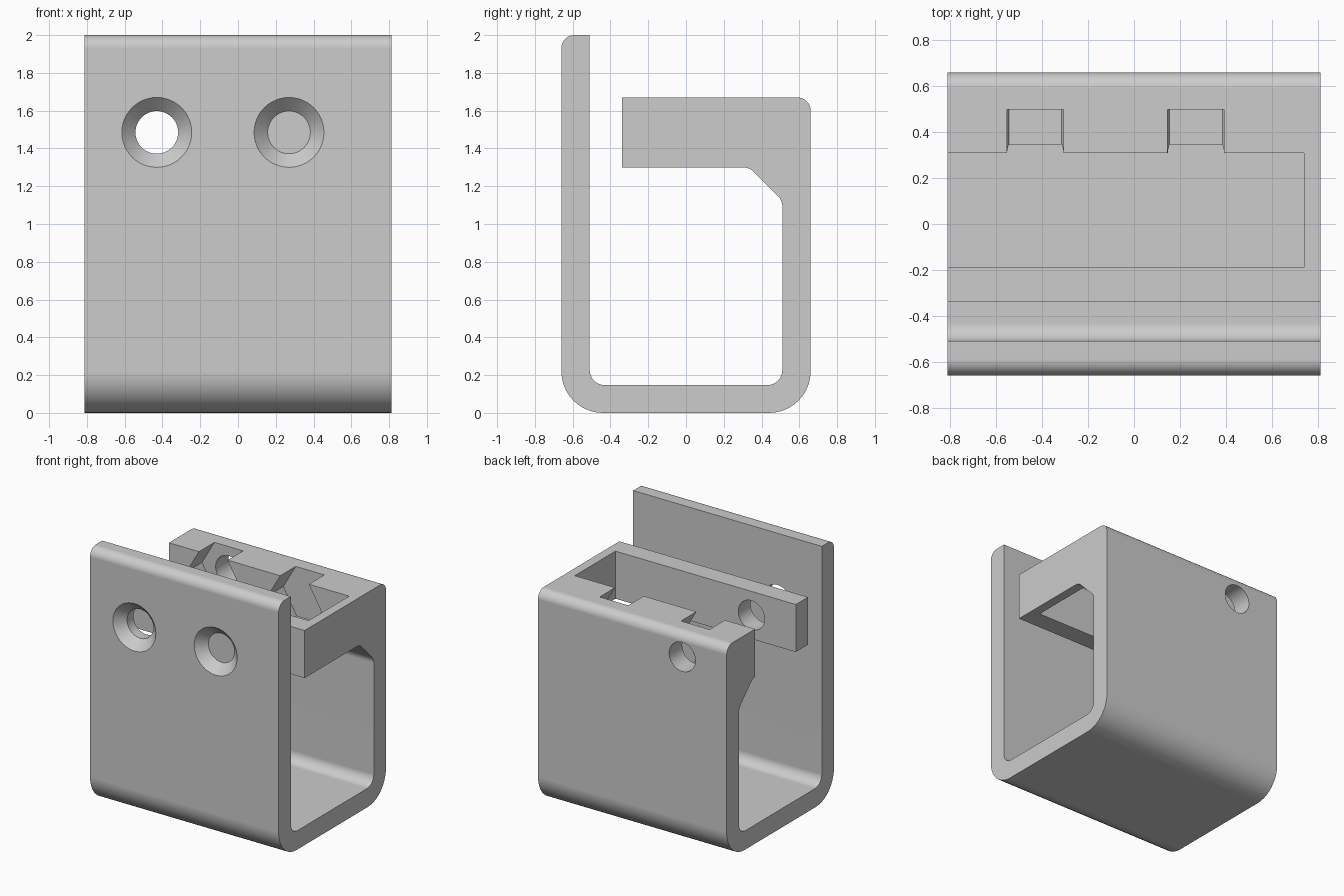
import bpy, bmesh, math
from mathutils import Vector, Matrix

cube = bpy.data.objects.get("Cube")
if cube:
    bpy.data.objects.remove(cube, do_unlink=True)

HALF_WIDTH = 0.812
HOLE_X = (-0.43, 0.27)
HOLE_Z = 1.485

grey = bpy.data.materials.new("plain grey")
grey.use_nodes = True
grey.diffuse_color = (0.604, 0.604, 0.604, 1)
grey.node_tree.nodes["Principled BSDF"].inputs["Base Color"].default_value = grey.diffuse_color


def add_object(name, bm):
    bmesh.ops.recalc_face_normals(bm, faces=bm.faces)
    mesh = bpy.data.meshes.new(name)
    bm.to_mesh(mesh)
    bm.free()
    obj = bpy.data.objects.new(name, mesh)
    bpy.context.collection.objects.link(obj)
    return obj


def rounded(corners, steps=10):
    """Replace each (y, z, radius) corner by a tangent arc."""
    out = []
    for i, (y, z, r) in enumerate(corners):
        p = Vector((y, z))
        if r == 0:
            out.append(p)
            continue
        a = (Vector(corners[i - 1][:2]) - p).normalized()
        b = (Vector(corners[(i + 1) % len(corners)][:2]) - p).normalized()
        half = a.angle(b) / 2
        centre = p + (a + b).normalized() * (r / math.sin(half))
        start = p + a * (r / math.tan(half)) - centre
        end = p + b * (r / math.tan(half)) - centre
        sweep = math.pi - 2 * half
        for k in range(steps + 1):
            t = sweep * k / steps
            out.append(centre + (start * math.sin(sweep - t) + end * math.sin(t))
                       / math.sin(sweep))
    return out


def cylinder(name, x, y0, y1, r0, r1, sides):
    """Cutter along y, with a corner pointing sideways."""
    bm = bmesh.new()
    bmesh.ops.create_cone(bm, cap_ends=True, segments=sides, radius1=r0, radius2=r1,
                          depth=y1 - y0)
    turn = Matrix.Rotation(-math.pi / 2, 4, 'X') @ Matrix.Rotation(math.pi / 2, 4, 'Z')
    bm.transform(Matrix.Translation((x, (y0 + y1) / 2, HOLE_Z)) @ turn)
    return add_object(name, bm)


def cut(target, cutter):
    cutter.hide_render = True
    mod = target.modifiers.new("cut", 'BOOLEAN')
    mod.operation = 'DIFFERENCE'
    mod.solver = 'EXACT'
    mod.object = cutter
    bpy.context.view_layer.objects.active = target
    bpy.ops.object.modifier_apply(modifier=mod.name)
    bpy.data.objects.remove(cutter, do_unlink=True)


# Hooked clip body: one rounded side profile extruded across the width
profile = rounded([
    (-0.66, 0, 0.22), (0.66, 0, 0.22), (0.66, 1.67, 0.07),
    (-0.34, 1.67, 0), (-0.34, 1.30, 0), (0.335, 1.30, 0.08),
    (0.51, 1.125, 0.08), (0.51, 0.147, 0.08), (-0.51, 0.147, 0.08),
    (-0.51, 2.0, 0), (-0.66, 2.0, 0.07)])
bm = bmesh.new()
side = bm.faces.new([bm.verts.new((-HALF_WIDTH, p.x, p.y)) for p in profile])
grown = bmesh.ops.extrude_face_region(bm, geom=[side])["geom"]
bmesh.ops.translate(bm, vec=(2 * HALF_WIDTH, 0, 0),
                    verts=[g for g in grown if isinstance(g, bmesh.types.BMVert)])
# The starting face stays behind as the left-hand cap when absent
bmesh.ops.holes_fill(bm, edges=[e for e in bm.edges if e.is_boundary], sides=0)
body = add_object("clip_body", bm)
body.data.materials.append(grey)

# Slot through the upper block, open at one end
bm = bmesh.new()
bmesh.ops.create_cube(bm, size=1, matrix=Matrix.Translation((-0.13, 0.06, 1.5))
                      @ Matrix.Diagonal((1.74, 0.50, 0.6, 1)))
cut(body, add_object("slot_cutter", bm))

# Screw holes with countersinks in front and hexagonal nut pockets at the back
for x in HOLE_X:
    cut(body, cylinder("nut_cutter", x, 0.25, 0.50, 0.23, 0.23, 6))
    cut(body, cylinder("hole_cutter", x, -0.9, 0.9, 0.113, 0.113, 48))
    cut(body, cylinder("countersink_cutter", x, -0.70, -0.588, 0.225, 0.113, 48))

# Smooth the fillets and holes, keep the flats crisp
bpy.ops.object.select_all(action='DESELECT')
body.select_set(True)
bpy.context.view_layer.objects.active = body
bpy.ops.object.shade_smooth_by_angle(angle=math.radians(25))
weighted = body.modifiers.new("flat_faces", 'WEIGHTED_NORMAL')
weighted.keep_sharp = True
